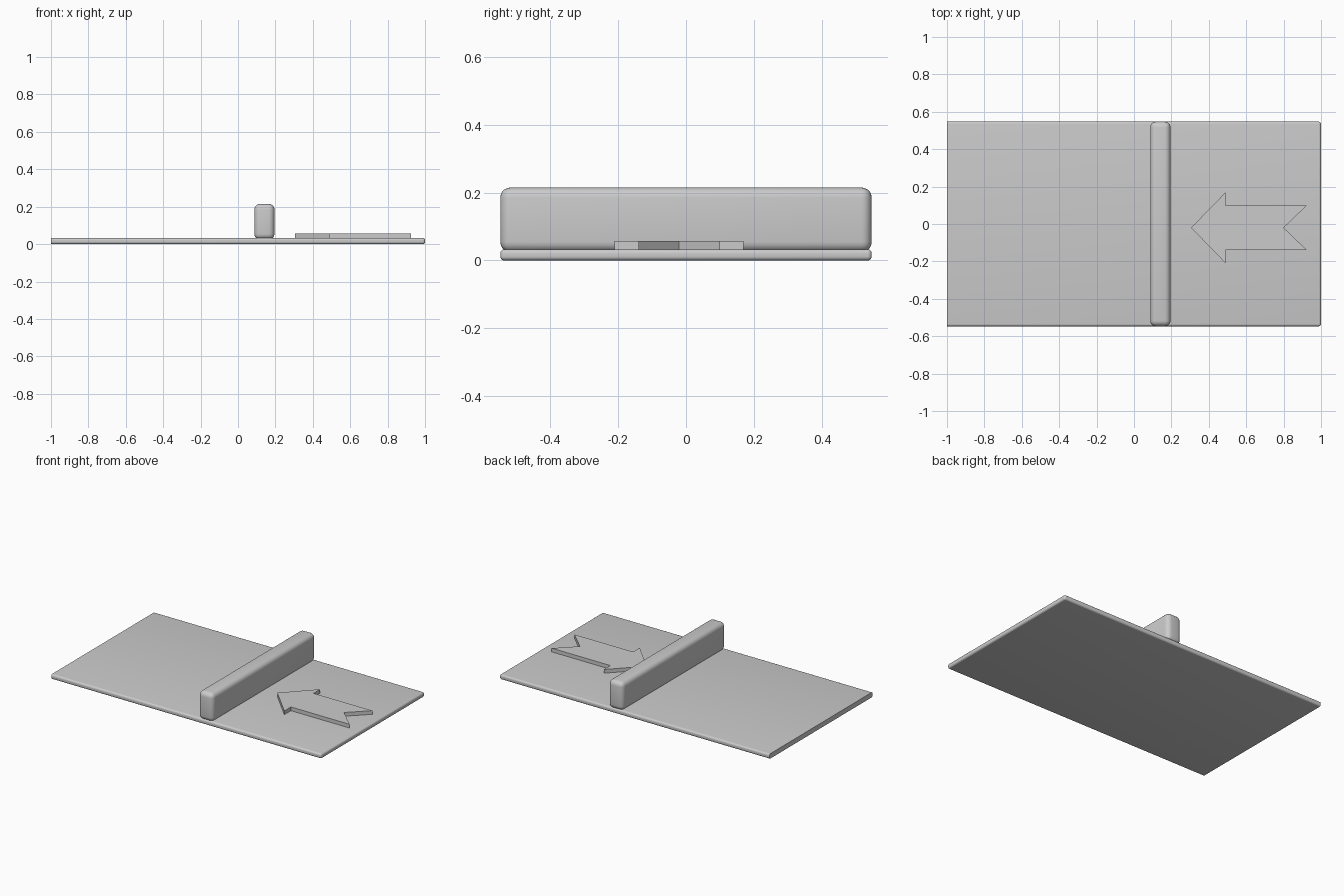
import bpy, bmesh
from math import radians

cube = bpy.data.objects.get("Cube")
if cube:
    bpy.data.objects.remove(cube, do_unlink=True)

grey = bpy.data.materials.new("plain_grey")
grey.use_nodes = True
colour = (0.6, 0.6, 0.6, 1)
grey.diffuse_color = colour
grey.node_tree.nodes["Principled BSDF"].inputs["Base Color"].default_value = colour


def prism(name, outline, bottom, top, radius=0, keep_sharp=None):
    """Extrude an outline upwards, then round its edges."""
    bm = bmesh.new()
    base = bm.faces.new([bm.verts.new((x, y, bottom)) for x, y in outline])
    result = bmesh.ops.extrude_face_region(bm, geom=[base], use_keep_orig=True)
    for v in result["geom"]:
        if isinstance(v, bmesh.types.BMVert):
            v.co.z = top
    bmesh.ops.recalc_face_normals(bm, faces=bm.faces)
    if radius:
        edges = [e for e in bm.edges if not (keep_sharp and keep_sharp(e))]
        bmesh.ops.bevel(bm, geom=edges, offset=radius, segments=5,
                        profile=0.5, affect='EDGES', clamp_overlap=True)
    mesh = bpy.data.meshes.new(name)
    bm.to_mesh(mesh)
    bm.free()
    mesh.materials.append(grey)
    obj = bpy.data.objects.new(name, mesh)
    bpy.context.collection.objects.link(obj)
    bpy.ops.object.select_all(action='DESELECT')
    obj.select_set(True)
    bpy.context.view_layer.objects.active = obj
    bpy.ops.object.shade_smooth_by_angle(angle=radians(30))
    return obj


def rectangle(x0, x1, y):
    return [(x0, -y), (x1, -y), (x1, y), (x0, y)]


# Base plate: rounded rim, with a square-cut end at -x
prism("base_plate", rectangle(-1, 1, 0.547), 0, 0.033, 0.012,
      keep_sharp=lambda e: all(v.co.x < -0.99 for v in e.verts))

# Rounded bar across the plate
prism("cross_bar", rectangle(0.087, 0.195, 0.547), 0.025, 0.215, 0.03)

# Raised arrow with a notched tail
mid = -0.02
upper = [(0.49, 0.19), (0.49, 0.12), (0.925, 0.12)]
outline = [(0.305, mid)] + [(x, mid + w) for x, w in upper] + [(0.80, mid)]
outline += [(x, mid - w) for x, w in reversed(upper)]
prism("arrow", outline, 0.025, 0.058)
